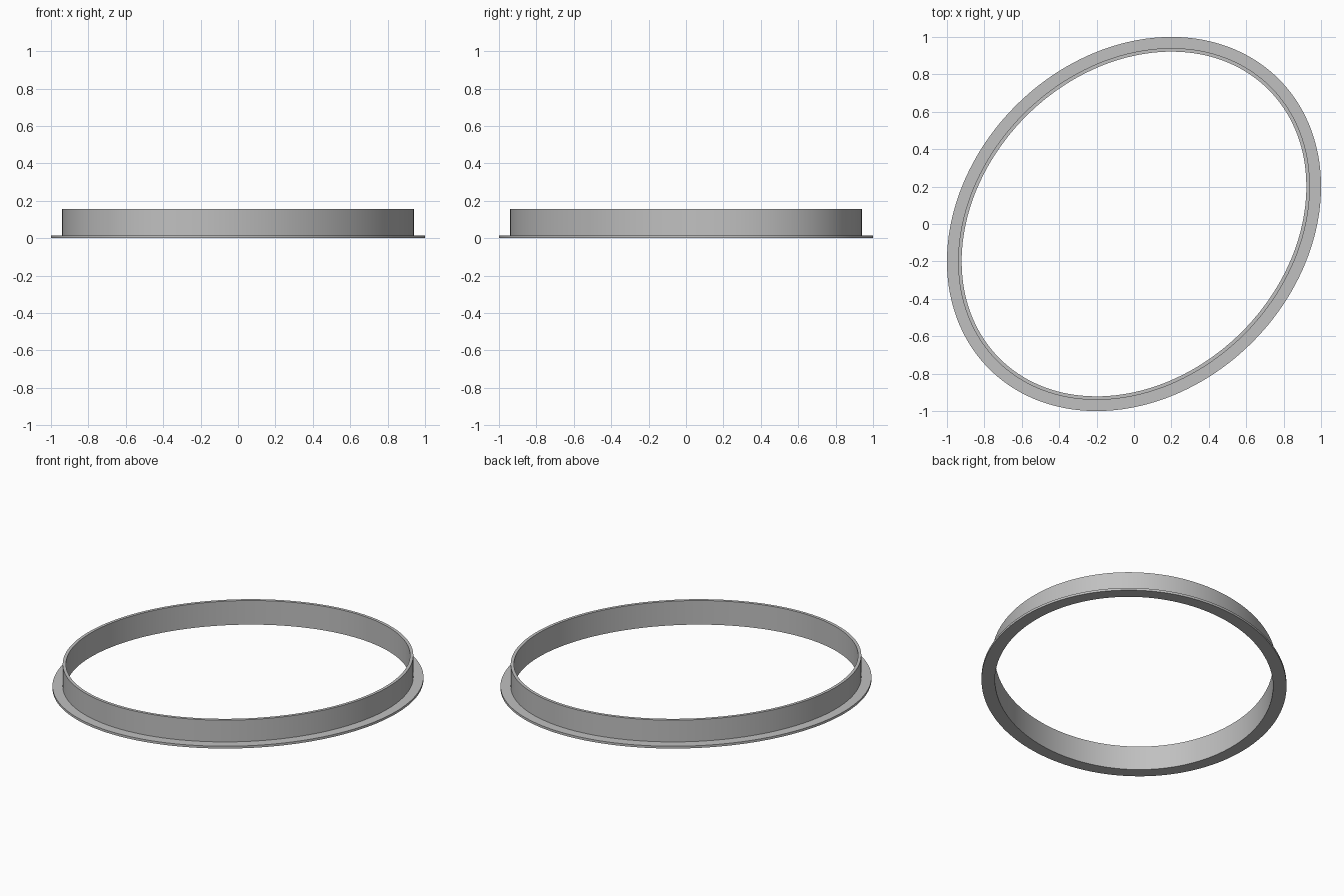
import bpy
import bmesh
import math

cube = bpy.data.objects.get("Cube")
if cube:
    bpy.data.objects.remove(cube, do_unlink=True)

SEGMENTS = 160
LONG_AXIS, SHORT_AXIS = 1.0955, 0.8945   # semi-axes of the outer rim
FLANGE_TOP, WALL_TOP = 0.015, 0.156
WALL_OUT, WALL_IN = 0.06, 0.079          # insets from the outer rim

# Plain grey metal
grey = bpy.data.materials.new("grey metal")
grey.use_nodes = True
colour = (0.53, 0.53, 0.53, 1)
grey.diffuse_color = colour
grey.node_tree.nodes["Principled BSDF"].inputs["Base Color"].default_value = colour


def elliptical_ring(name, profile):
    """Sweep a closed (inset, height) profile around the diagonal ellipse."""
    bm = bmesh.new()
    turn = math.sqrt(0.5)
    loops = []
    for inset, z in profile:
        loop = []
        for i in range(SEGMENTS):
            t = math.tau * i / SEGMENTS
            u = (LONG_AXIS - inset) * math.cos(t)
            v = (SHORT_AXIS - inset) * math.sin(t)
            loop.append(bm.verts.new(((u - v) * turn, (u + v) * turn, z)))
        loops.append(loop)
    for a, b in zip(loops, loops[1:] + loops[:1]):
        for i in range(SEGMENTS):
            j = (i + 1) % SEGMENTS
            bm.faces.new((a[i], a[j], b[j], b[i]))
    bmesh.ops.recalc_face_normals(bm, faces=bm.faces)
    mesh = bpy.data.meshes.new(name)
    bm.to_mesh(mesh)
    bm.free()
    mesh.materials.append(grey)
    ring = bpy.data.objects.new(name, mesh)
    bpy.context.collection.objects.link(ring)
    bpy.ops.object.select_all(action="DESELECT")
    ring.select_set(True)
    bpy.context.view_layer.objects.active = ring
    bpy.ops.object.shade_smooth_by_angle(angle=math.radians(30))
    return ring


# L-shaped section: flat flange outside, thin upright wall inside
elliptical_ring("flanged_collar", [
    (0, 0), (0, FLANGE_TOP), (WALL_OUT, FLANGE_TOP),
    (WALL_OUT, WALL_TOP), (WALL_IN, WALL_TOP), (WALL_IN, 0),
])
